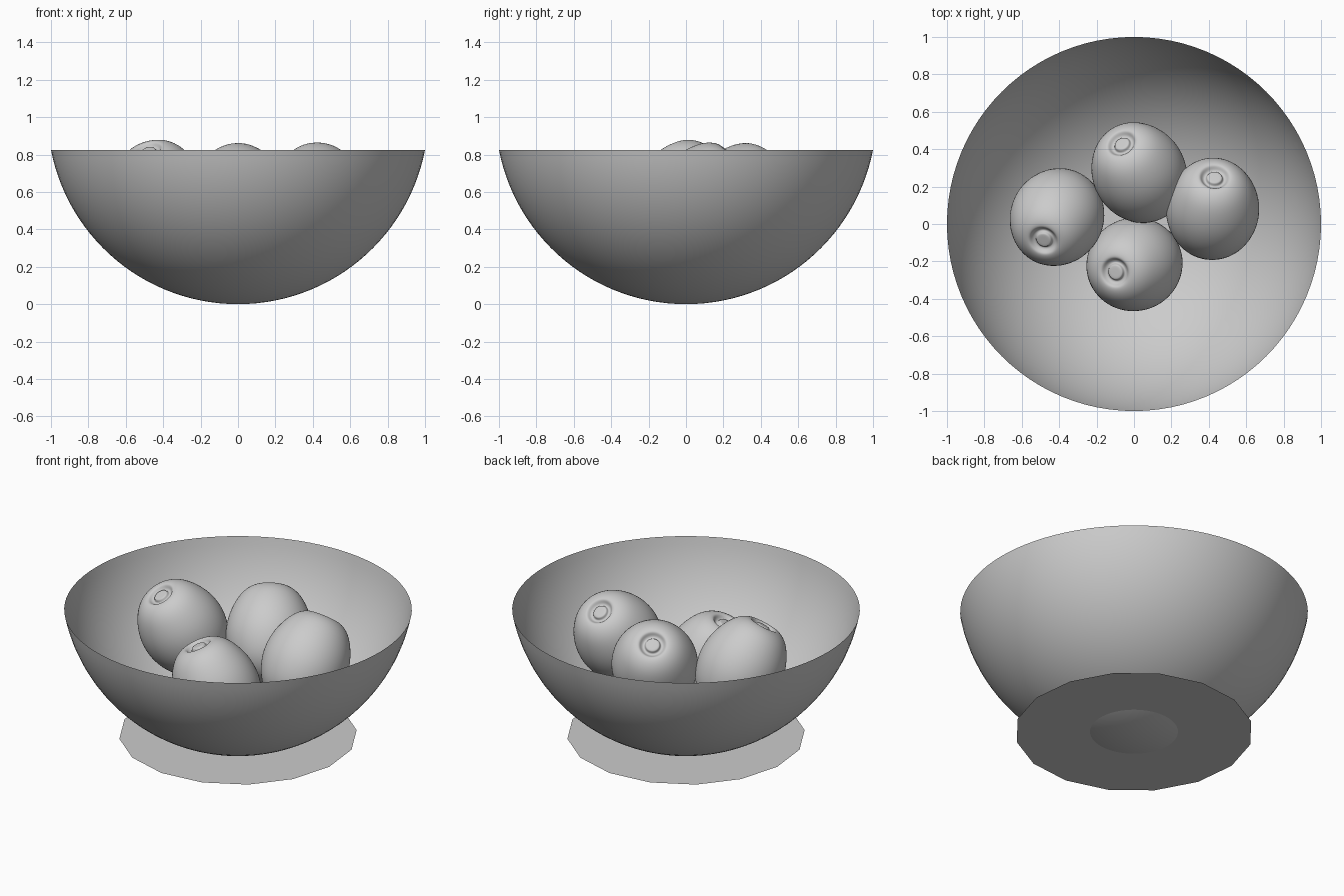
import bpy, bmesh, math
from mathutils import Vector

if "Cube" in bpy.data.objects:
    bpy.data.objects.remove(bpy.data.objects["Cube"], do_unlink=True)

grey = bpy.data.materials.new("plain_grey")
grey.use_nodes = True
grey.diffuse_color = (0.6, 0.6, 0.6, 1)
grey.node_tree.nodes["Principled BSDF"].inputs["Base Color"].default_value = grey.diffuse_color


def add_object(name, bm, smooth=True):
    mesh = bpy.data.meshes.new(name)
    bm.to_mesh(mesh)
    bm.free()
    mesh.materials.append(grey)
    for face in mesh.polygons:
        face.use_smooth = smooth
    obj = bpy.data.objects.new(name, mesh)
    bpy.context.collection.objects.link(obj)
    return obj


def lathe(name, profile, sides):
    """Revolve (radius, height) points around z."""
    bm = bmesh.new()
    verts = [bm.verts.new((r, 0, z)) for r, z in profile]
    edges = [bm.edges.new(pair) for pair in zip(verts, verts[1:])]
    bmesh.ops.spin(bm, geom=verts + edges, axis=(0, 0, 1), cent=(0, 0, 0),
                   angle=math.tau, steps=sides)
    bmesh.ops.remove_doubles(bm, verts=bm.verts, dist=1e-5)
    bmesh.ops.recalc_face_normals(bm, faces=bm.faces)
    return add_object(name, bm)


# Bowl: thin open spherical cap
RIM_Z = 0.825
R = (1 + RIM_Z ** 2) / (2 * RIM_Z)
rim_angle = math.acos((R - RIM_Z) / R)
arc = [rim_angle * i / 28 for i in range(29)]
lathe("bowl", [(R * math.sin(a), R - R * math.cos(a)) for a in arc], 96)

# Foot: flat sixteen-sided disc that the bowl pokes through
bm = bmesh.new()
bmesh.ops.create_circle(bm, cap_ends=True, segments=16, radius=0.685)
foot = add_object("foot_disc", bm, smooth=False)
foot.location.z = 0.032
foot.rotation_euler.z = math.radians(17.5)

# Fruit: egg-like body with a ringed dimple and a nub at the stem end
fruit_profile = [(0, -0.285), (0.1, -0.275), (0.2, -0.2), (0.25, -0.07),
                 (0.255, 0.03), (0.235, 0.13), (0.18, 0.235), (0.125, 0.278),
                 (0.09, 0.288), (0.076, 0.284), (0.066, 0.268), (0.054, 0.262),
                 (0.045, 0.266), (0.042, 0.28), (0.034, 0.284), (0, 0.284)]

# Centre of each fruit and the direction its stem points
fruits = {
    "fruit_right": ((-0.41, 0.04, 0.58), (-0.07, -0.12, 0.23)),
    "fruit_back": ((0.03, 0.27, 0.57), (-0.09, 0.15, 0.20)),
    "fruit_left": ((0.42, 0.075, 0.57), (0.01, 0.165, 0.21)),
    "fruit_front": ((0.005, -0.215, 0.41), (-0.1, -0.04, 0.245)),
}
for name, (centre, stem) in fruits.items():
    fruit = lathe(name, fruit_profile, 24)
    fruit.location = centre
    fruit.rotation_euler = Vector(stem).to_track_quat('Z', 'Y').to_euler()
    subdivide = fruit.modifiers.new("round", 'SUBSURF')
    subdivide.levels = subdivide.render_levels = 2
